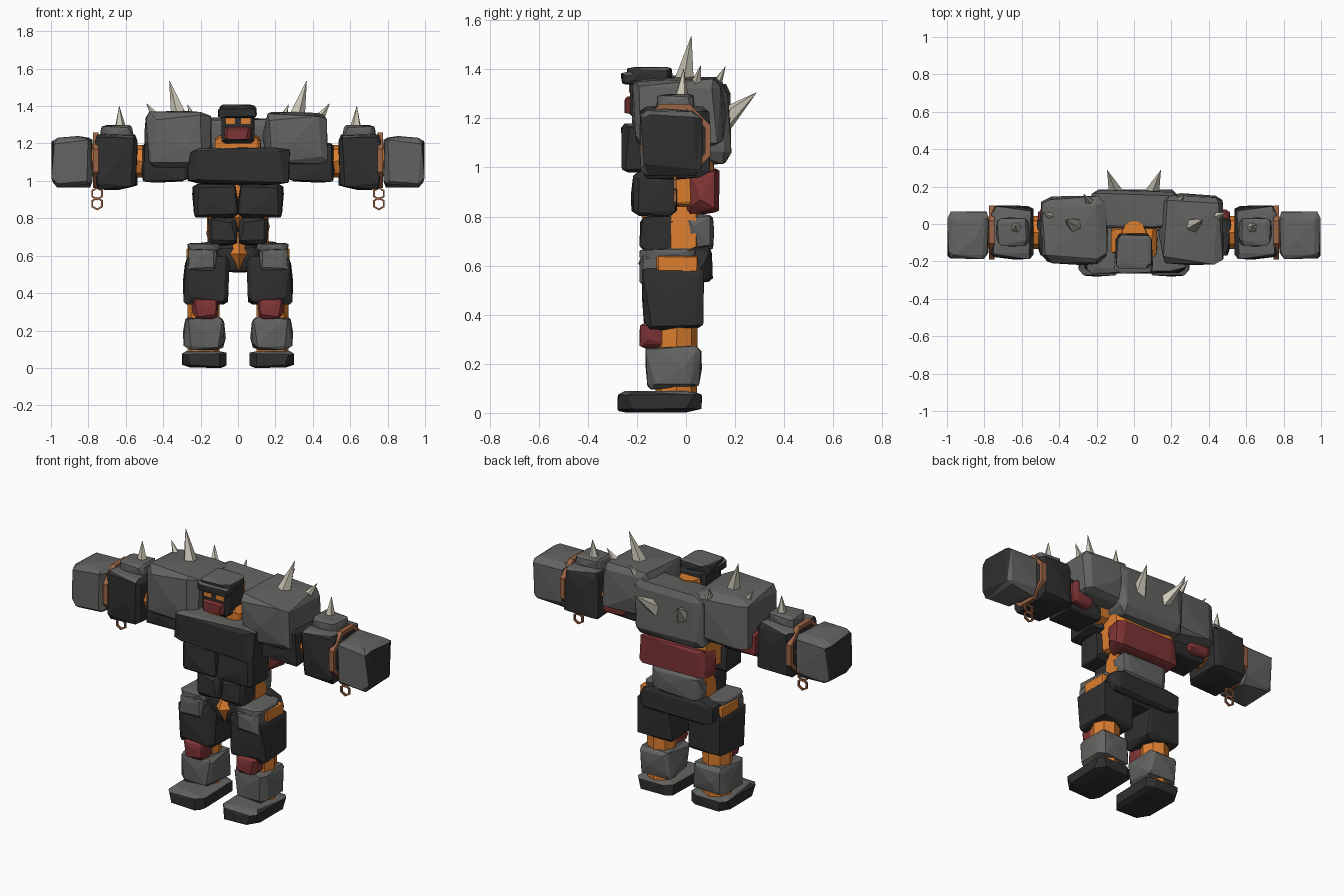
import bpy, bmesh, math, random
from mathutils import Vector, Matrix

cube = bpy.data.objects.get("Cube")
if cube:
    bpy.data.objects.remove(cube)


def material(name, rgb):
    m = bpy.data.materials.new(name)
    m.use_nodes = True
    m.diffuse_color = (*rgb, 1)
    m.node_tree.nodes["Principled BSDF"].inputs["Base Color"].default_value = (*rgb, 1)
    return m


DARK = material("dark stone", (0.029, 0.029, 0.029))
GREY = material("grey stone", (0.125, 0.125, 0.122))
RED = material("red stone", (0.21, 0.034, 0.036))
ORANGE = material("glowing orange", (0.72, 0.21, 0.028))
BONE = material("bone", (0.6, 0.57, 0.47))
BROWN = material("brown metal", (0.32, 0.125, 0.06))


def finish(name, bm, *mats):
    bmesh.ops.recalc_face_normals(bm, faces=bm.faces)
    mesh = bpy.data.meshes.new(name)
    bm.to_mesh(mesh)
    bm.free()
    for m in mats:
        mesh.materials.append(m)
    ob = bpy.data.objects.new(name, mesh)
    bpy.context.scene.collection.objects.link(ob)
    return ob


def rock(name, mat, xs, ys, zs, seed=1, chip=0.27, rough=0.14, side=1, cap=None):
    """Chipped boulder in the given bounds; side=-1 mirrors it, cap=(material, direction) colours one end."""
    rng = random.Random(seed)
    pts = []
    for sx in (-1, 1):
        for sy in (-1, 1):
            for sz in (-1, 1):
                for axis in range(3):
                    p = [s * (1 - chip * rng.uniform(0.6, 1.6)) for s in (sx, sy, sz)]
                    p[axis] = (sx, sy, sz)[axis] * (1 - rough * rng.random())
                    pts.append(p)
    # one bulge point on every side
    for axis in range(3):
        for s in (-1, 1):
            p = [rng.uniform(-0.4, 0.4) for _ in range(3)]
            p[axis] = s
            pts.append(p)
    # stretch the chipped points to the exact bounds
    for axis, (a, b) in enumerate((xs, ys, zs)):
        lo, hi = min(p[axis] for p in pts), max(p[axis] for p in pts)
        for p in pts:
            p[axis] = a + (b - a) * (p[axis] - lo) / (hi - lo)
    bm = bmesh.new()
    for x, y, z in pts:
        bm.verts.new((side * x, y, z))
    hull = bmesh.ops.convex_hull(bm, input=bm.verts)
    bmesh.ops.delete(bm, geom=list({v for v in hull["geom_interior"] + hull["geom_unused"]
                                    if isinstance(v, bmesh.types.BMVert)}), context='VERTS')
    bmesh.ops.dissolve_limit(bm, angle_limit=math.radians(5), verts=bm.verts, edges=bm.edges)
    if not cap:
        return finish(name, bm, mat)
    bmesh.ops.recalc_face_normals(bm, faces=bm.faces)
    for f in bm.faces:
        outward = Vector((f.normal.x * side, f.normal.y, f.normal.z))
        f.material_index = int(outward.dot(Vector(cap[1])) > 0.8)
    return finish(name, bm, mat, cap[0])


def pair(name, *args, **kw):
    for label, side in (("left_", 1), ("right_", -1)):
        rock(label + name, *args, side=side, **kw)


def rod(name, mat, a, b, r1, r2, sides=8):
    a, b = Vector(a), Vector(b)
    d = b - a
    bm = bmesh.new()
    bmesh.ops.create_cone(bm, cap_ends=True, segments=sides, radius1=r1, radius2=r2, depth=d.length,
                          matrix=Matrix.Translation((a + b) / 2) @ d.to_track_quat('Z', 'Y').to_matrix().to_4x4())
    return finish(name, bm, mat)


def ring(name, loc, ry, rz, width, thick, axis, sides):
    """Faceted band of square section around the x or y axis."""
    bm = bmesh.new()
    loops = []
    for i in range(sides):
        t = 2 * math.pi * (i + 0.5) / sides
        loop = []
        for k, w in ((1, -1), (1, 1), (0, 1), (0, -1)):
            u = math.cos(t) * (ry - (1 - k) * thick)
            v = math.sin(t) * (rz - (1 - k) * thick)
            off = (w * width / 2, u, v) if axis == 'X' else (u, w * width / 2, v)
            loop.append(bm.verts.new(Vector(loc) + Vector(off)))
        loops.append(loop)
    for i, a in enumerate(loops):
        b = loops[(i + 1) % sides]
        for k in range(4):
            bm.faces.new((a[k], a[(k + 1) % 4], b[(k + 1) % 4], b[k]))
    return finish(name, bm, BROWN)


GREY_TOP = (GREY, (0, 0, 1))
DARK_END = (DARK, (1, 0, 0))

# legs
pair("foot", DARK, (0.06, 0.3), (-0.28, 0.065), (0, 0.09), seed=3, rough=0.04, cap=GREY_TOP)
pair("shin", GREY, (0.065, 0.295), (-0.165, 0.065), (0.095, 0.275), seed=5)
pair("knee", RED, (0.105, 0.245), (-0.19, -0.07), (0.26, 0.37), seed=8, chip=0.3)
pair("thigh", DARK, (0.045, 0.295), (-0.18, 0.075), (0.335, 0.6), seed=11, chip=0.22)
pair("hip_core", ORANGE, (0.1, 0.275), (-0.12, 0.05), (0.53, 0.64), seed=2, chip=0.08, rough=0.02)
pair("hip_plate", GREY, (0.11, 0.265), (-0.19, -0.08), (0.51, 0.65), seed=14, chip=0.3)
pair("hip_cap", GREY, (0.1, 0.27), (-0.19, 0.04), (0.62, 0.67), seed=15)
for label, s in (("left", 1), ("right", -1)):
    rod(label + "_leg_core", ORANGE, (s * 0.185, -0.04, 0.05), (s * 0.185, -0.035, 0.6), 0.085, 0.085)

# pelvis and belly
rock("pelvis", DARK, (-0.14, 0.14), (-0.15, 0.08), (0.51, 0.67), seed=20)
rock("seat_stone", DARK, (-0.26, 0.26), (0.01, 0.11), (0.53, 0.68), seed=21)
rock("lower_core", ORANGE, (-0.166, 0.166), (-0.07, 0.05), (0.58, 0.88), seed=22, chip=0.15, rough=0.05)
rock("upper_core", ORANGE, (-0.21, 0.21), (-0.13, 0.115), (0.84, 1.12), seed=23, chip=0.14, rough=0.05)
for name, z, h, y in (("groin_gem", 0.61, 0.085, -0.13), ("belly_gem", 0.805, 0.075, -0.12)):
    rod(name + "_top", ORANGE, (0.005, y, z), (0.005, y, z + h), 0.065, 0.006, 4)
    rod(name + "_bottom", ORANGE, (0.005, y, z), (0.005, y, z - h), 0.065, 0.006, 4)
pair("belly_stone", DARK, (0.0, 0.16), (-0.19, -0.005), (0.65, 0.81), seed=26, chip=0.28)
pair("rib_stone", DARK, (-0.002, 0.245), (-0.225, -0.03), (0.8, 0.985), seed=28, chip=0.24)
rock("lower_back", GREY, (-0.17, 0.17), (-0.02, 0.115), (0.655, 0.815), seed=30)
rock("middle_back", RED, (-0.235, 0.235), (0.0, 0.137), (0.81, 1.0), seed=31, chip=0.22)

# chest, shoulders and upper back
rock("chest", DARK, (-0.275, 0.28), (-0.265, -0.02), (0.975, 1.185), seed=33, chip=0.2, cap=GREY_TOP)
rock("right_shoulder", GREY, (-0.5, -0.14), (-0.22, 0.15), (1.055, 1.375), seed=35, chip=0.23)
rock("left_shoulder", GREY, (0.13, 0.48), (-0.22, 0.165), (1.08, 1.37), seed=36, chip=0.22)
rock("upper_back", GREY, (-0.24, 0.24), (-0.03, 0.185), (1.01, 1.34), seed=38, chip=0.24)

# head
rock("neck_base", ORANGE, (-0.125, 0.125), (-0.18, 0.0), (1.08, 1.245), seed=40, chip=0.28, rough=0.05)
rod("neck", ORANGE, (0, -0.045, 1.2), (0, -0.045, 1.335), 0.07, 0.065)
rock("skull", DARK, (-0.088, 0.088), (-0.228, -0.05), (1.2, 1.37), seed=41, chip=0.18, rough=0)
rock("helmet", DARK, (-0.1, 0.1), (-0.24, -0.055), (1.35, 1.41), seed=42, cap=GREY_TOP)
rock("brow", DARK, (-0.108, 0.102), (-0.265, -0.13), (1.335, 1.39), seed=43, cap=GREY_TOP)
rock("jaw", RED, (-0.073, 0.073), (-0.25, -0.13), (1.215, 1.29), seed=44)
pair("eye", ORANGE, (0.015, 0.068), (-0.233, -0.224), (1.305, 1.335), seed=45, chip=0.05, rough=0)

# arms
for label, s in (("left", 1), ("right", -1)):
    rod(label + "_arm_core", ORANGE, (s * 0.2, -0.045, 1.1), (s * 0.85, -0.045, 1.11), 0.09, 0.085)
pair("upper_arm", DARK, (0.26, 0.52), (-0.17, 0.04), (0.99, 1.21), seed=50, chip=0.2)
pair("arm_back", RED, (0.36, 0.515), (-0.02, 0.08), (1.02, 1.18), seed=51)
pair("forearm", DARK, (0.535, 0.77), (-0.19, 0.1), (0.95, 1.255), seed=53, chip=0.2, cap=GREY_TOP)
pair("forearm_cap", GREY, (0.56, 0.735), (-0.12, 0.035), (1.225, 1.3), seed=54)
pair("fist", GREY, (0.77, 1.0), (-0.19, 0.07), (0.965, 1.24), seed=56, chip=0.24, cap=DARK_END)

# wrist bands with hanging chain links
for label, s in (("left", 1), ("right", -1)):
    ring(label + "_wrist_band", (s * 0.76, -0.045, 1.11), 0.157, 0.16, 0.03, 0.025, 'X', 8)
    for i, z in enumerate((0.932, 0.878)):
        ring(f"{label}_chain_link_{i + 1}", (s * 0.753, -0.045, z), 0.036, 0.036, 0.012, 0.011, 'Y', 6)

# spikes: base, tip, radius
SPIKES = {
    "shoulder_spike_large": ((0.31, -0.01, 1.33), (0.367, 0.022, 1.535), 0.048),
    "shoulder_spike_outer": ((0.42, 0.035, 1.31), (0.49, 0.06, 1.415), 0.035),
    "shoulder_spike_inner": ((0.225, 0.1, 1.29), (0.27, 0.16, 1.41), 0.036),
    "back_spike": ((0.09, 0.15, 1.19), (0.143, 0.287, 1.305), 0.05),
    "forearm_spike": ((0.63, -0.02, 1.275), (0.635, -0.01, 1.4), 0.034),
}
for label, s in (("left_", 1), ("right_", -1)):
    for name, (base, tip, r) in SPIKES.items():
        rod(label + name, BONE, (s * base[0], *base[1:]), (s * tip[0], *tip[1:]), r, 0.001, 5)
